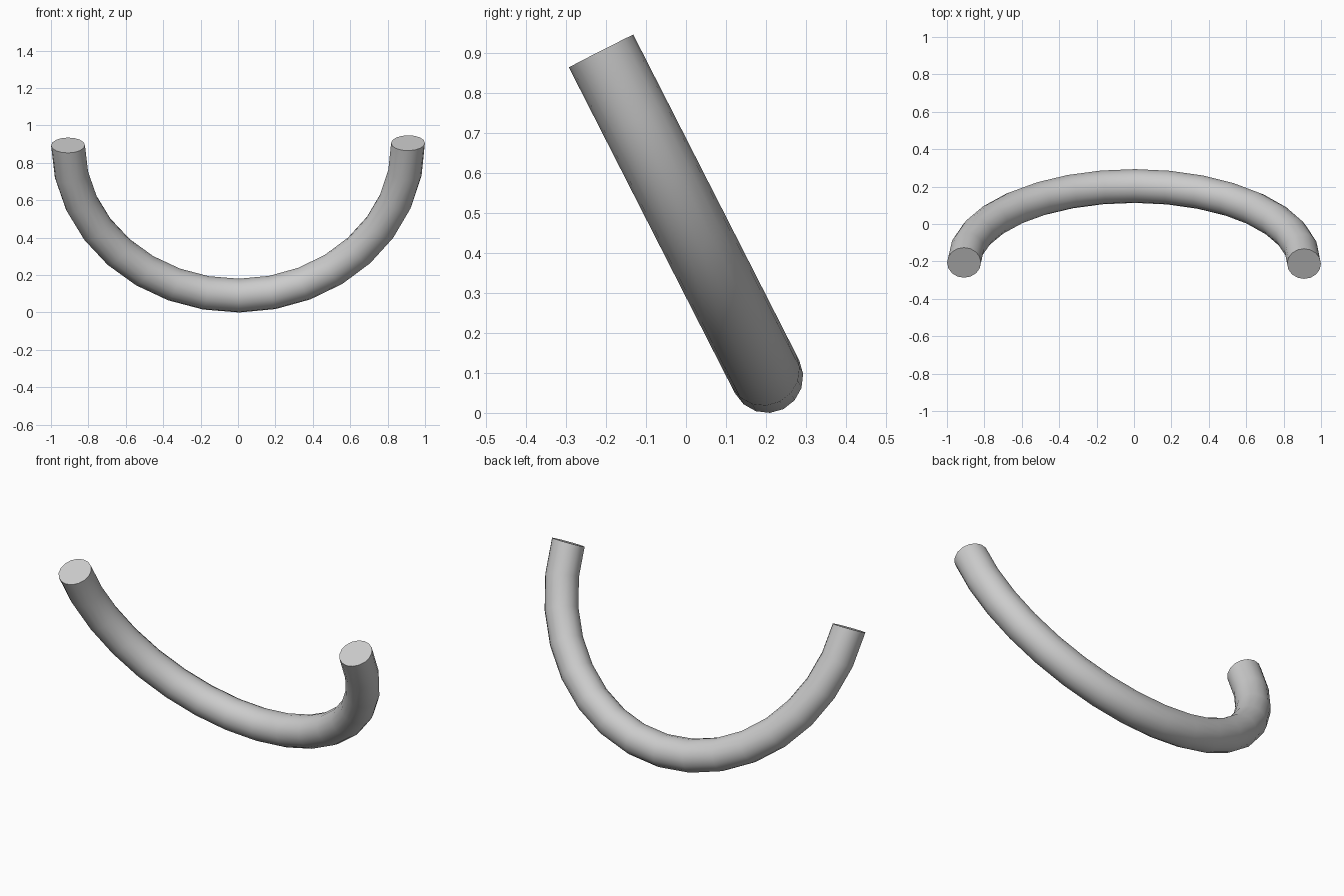
import bpy, bmesh
from math import sin, cos, pi, radians
from mathutils import Matrix, Vector

if "Cube" in bpy.data.objects:
    bpy.data.objects.remove(bpy.data.objects["Cube"])

R, r = 0.909, 0.0905      # bend radius, tube radius
SEG, SIDES = 16, 16       # steps along the half ring, sides of the tube

bm = bmesh.new()

# Half ring in the XZ plane, open end up
rings = []
for i in range(SEG + 1):
    a = pi + pi * i / SEG
    out = Vector((cos(a), 0, sin(a)))
    ring = []
    for j in range(SIDES):
        b = 2 * pi * j / SIDES
        ring.append(bm.verts.new(out * (R + r * cos(b)) + Vector((0, r * sin(b), 0))))
    rings.append(ring)

# Tube skin and flat end caps
for p, q in zip(rings, rings[1:]):
    for j in range(SIDES):
        k = (j + 1) % SIDES
        bm.faces.new((p[j], p[k], q[k], q[j]))
bm.faces.new(rings[0])
bm.faces.new(rings[-1])
bmesh.ops.recalc_face_normals(bm, faces=bm.faces)

# Slight roll in its own plane, then lean the open end to the front
bm.transform(Matrix.Rotation(radians(27), 4, 'X') @ Matrix.Rotation(radians(-0.43), 4, 'Y'))

# Centre on x and y, stand on the ground
lo = [min(v.co[n] for v in bm.verts) for n in range(3)]
hi = [max(v.co[n] for v in bm.verts) for n in range(3)]
bm.transform(Matrix.Translation((-(lo[0] + hi[0]) / 2, -(lo[1] + hi[1]) / 2, -lo[2])))

mesh = bpy.data.meshes.new("curved_handle")
bm.to_mesh(mesh)
bm.free()
handle = bpy.data.objects.new("curved_handle", mesh)
bpy.context.collection.objects.link(handle)
bpy.context.view_layer.objects.active = handle
handle.select_set(True)
bpy.ops.object.shade_smooth_by_angle(angle=radians(40))
